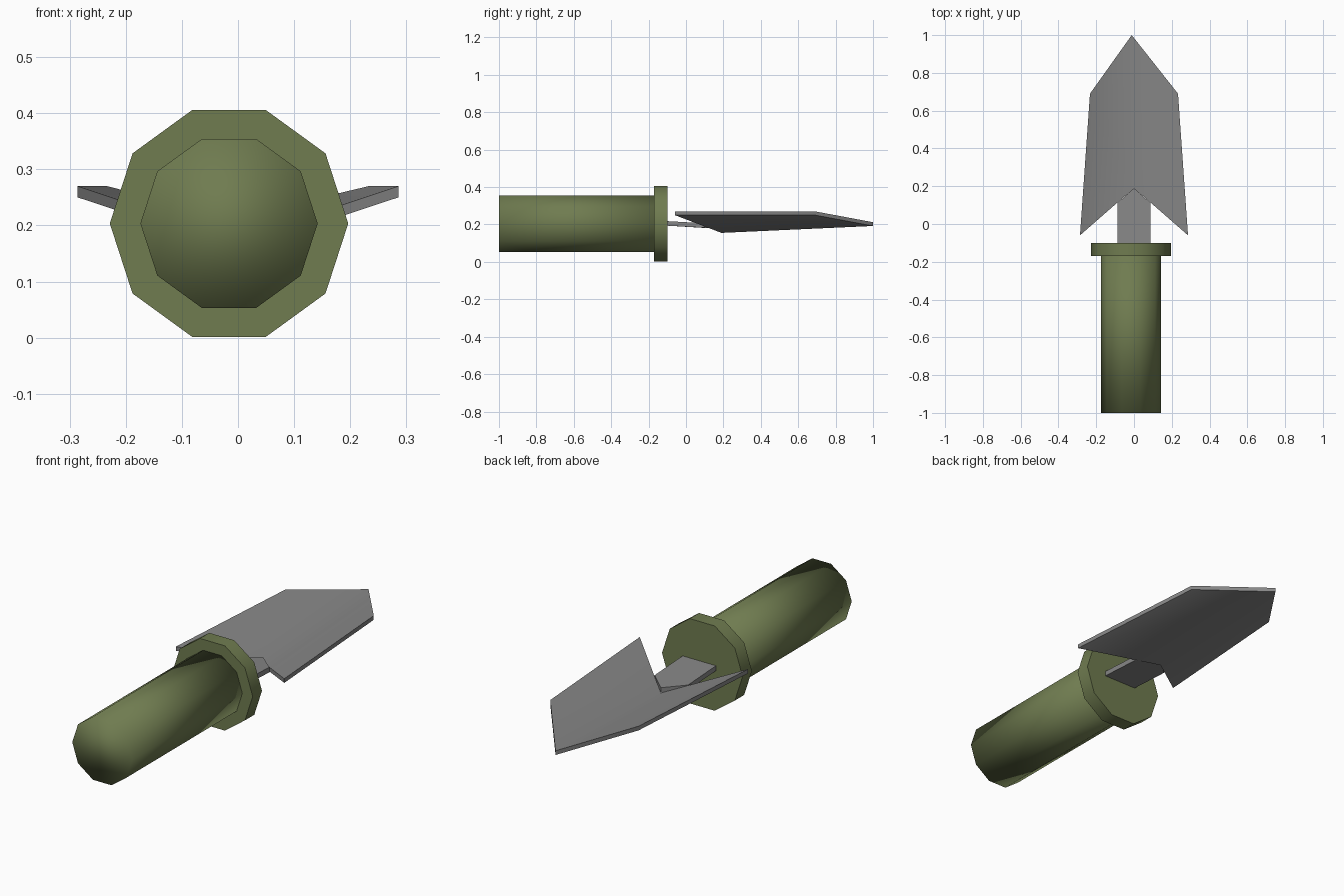
import bpy, math

if "Cube" in bpy.data.objects:
    bpy.data.objects.remove(bpy.data.objects["Cube"])

def material(name, rgb):
    m = bpy.data.materials.new(name)
    m.diffuse_color = (*rgb, 1)
    m.use_nodes = True
    m.node_tree.nodes["Principled BSDF"].inputs["Base Color"].default_value = m.diffuse_color
    return m

green = material("olive green", (0.16, 0.20, 0.08))
grey = material("steel grey", (0.24, 0.24, 0.24))

CX, CZ = -0.016, 0.2035  # handle axis


def build(name, verts, faces, mat):
    me = bpy.data.meshes.new(name)
    me.from_pydata(verts, [], faces)
    ob = bpy.data.objects.new(name, me)
    bpy.context.collection.objects.link(ob)
    me.materials.append(mat)
    return ob


def smooth(ob, angle):
    bpy.ops.object.select_all(action='DESELECT')
    bpy.context.view_layer.objects.active = ob
    ob.select_set(True)
    bpy.ops.object.shade_smooth_by_angle(angle=math.radians(angle))


def prism(name, r, y0, y1, n=10):
    """Ten-sided bar along y."""
    ring = [(CX + r * math.cos(2 * math.pi * i / n),
             CZ + r * math.sin(2 * math.pi * i / n)) for i in range(n)]
    verts = [(x, y0, z) for x, z in ring] + [(x, y1, z) for x, z in ring]
    faces = [(i, i + n, (i + 1) % n + n, (i + 1) % n) for i in range(n)]
    faces += [tuple(range(n)), tuple(reversed(range(n, 2 * n)))]
    return build(name, verts, faces, green)


def plate(name, top, outlines, thickness):
    """Sheet with its upper surface given, thickened straight down."""
    n = len(top)
    verts = top + [(x, y, z - thickness) for x, y, z in top]
    faces = list(outlines) + [tuple(i + n for i in reversed(f)) for f in outlines]
    edges = {(f[i], f[(i + 1) % len(f)]) for f in outlines for i in range(len(f))}
    faces += [(b, a, a + n, b + n) for a, b in sorted(edges) if (b, a) not in edges]
    ob = build(name, verts, faces, grey)
    smooth(ob, 40)
    return ob


# Grip, softly shaded over its end
grip = prism("grip", 0.158, -1.0, -0.15)
for p in grip.data.polygons:
    p.use_smooth = True

# Collar between grip and blade
collar = prism("collar", 0.2125, -0.17, -0.10)
smooth(collar, 40)

# Shallow V-shaped blade with notched rear
plate("blade", [(0, 0.19, 0.175), (0.286, -0.06, 0.27), (0.233, 0.69, 0.27),
                (-0.012, 1.0, 0.212), (-0.233, 0.69, 0.27), (-0.286, -0.06, 0.27)],
      [(0, 1, 2, 3), (0, 3, 4, 5)], 0.02)

# Tang joining blade to collar
plate("tang", [(-0.088, -0.14, 0.22), (0.088, -0.14, 0.22), (0.088, 0.11, 0.206),
               (0, 0.19, 0.200), (-0.088, 0.11, 0.206)],
      [(0, 1, 2, 3, 4)], 0.024)
